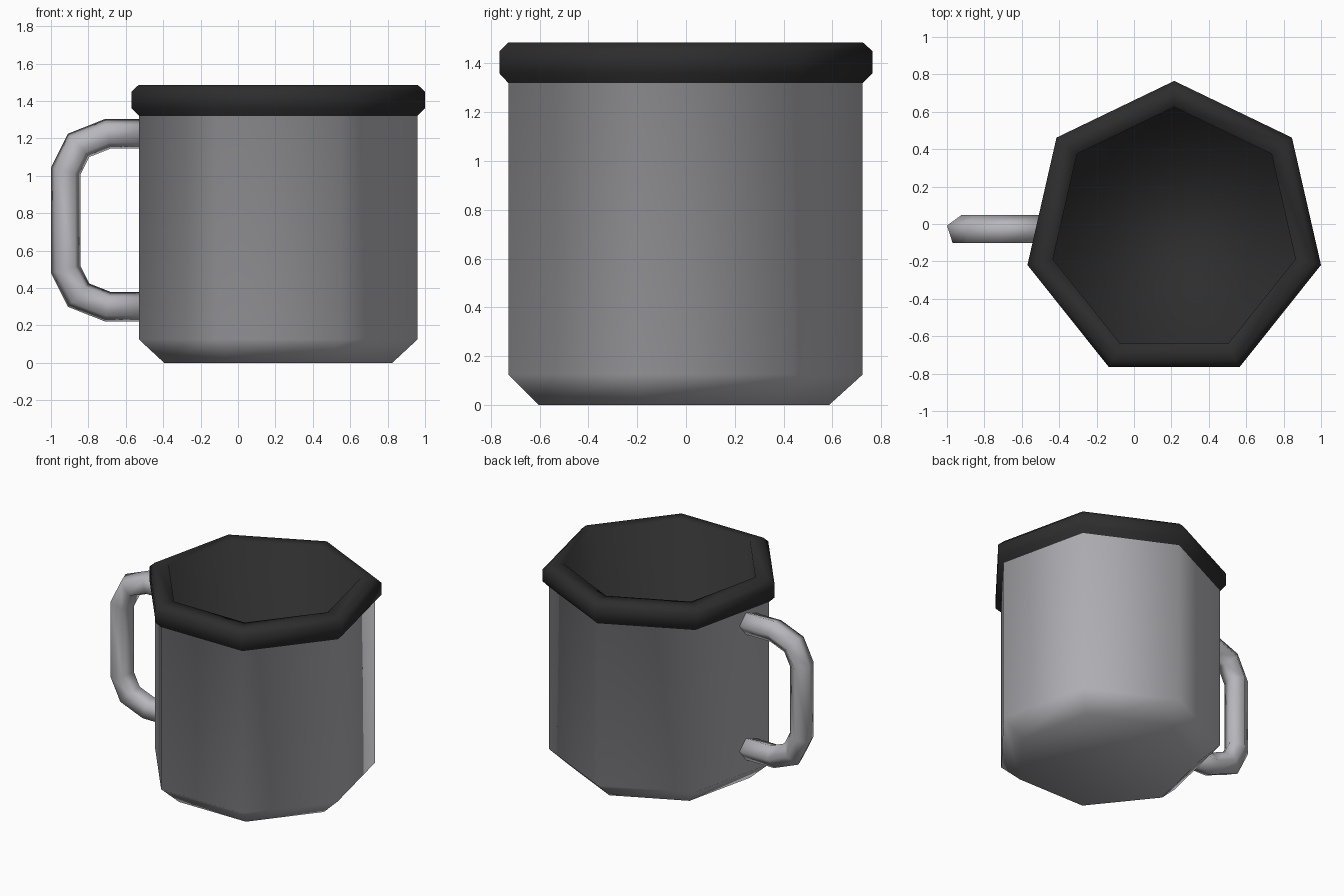
import bpy, bmesh
from math import sin, cos, pi
from mathutils import Vector

if "Cube" in bpy.data.objects:
    bpy.data.objects.remove(bpy.data.objects["Cube"])


def material(name, colour):
    mat = bpy.data.materials.new(name)
    mat.use_nodes = True
    mat.diffuse_color = colour
    mat.node_tree.nodes["Principled BSDF"].inputs["Base Color"].default_value = colour
    return mat


grey = material("grey enamel", (0.47, 0.47, 0.50, 1))
black = material("black enamel", (0.026, 0.026, 0.026, 1))


def loft(name, rings, mats, dark_from=None):
    """Skin closed rings of points, cap both ends and shade smooth."""
    bm = bmesh.new()
    loops = [[bm.verts.new(p) for p in ring] for ring in rings]
    for i, (a, b) in enumerate(zip(loops, loops[1:])):
        for j in range(len(a)):
            k = (j + 1) % len(a)
            face = bm.faces.new((a[j], a[k], b[k], b[j]))
            face.material_index = int(dark_from is not None and i >= dark_from)
    bm.faces.new(loops[0][::-1])
    bm.faces.new(loops[-1]).material_index = int(dark_from is not None)
    bmesh.ops.recalc_face_normals(bm, faces=bm.faces)
    for face in bm.faces:
        face.smooth = True
    mesh = bpy.data.meshes.new(name)
    bm.to_mesh(mesh)
    bm.free()
    for mat in mats:
        mesh.materials.append(mat)
    obj = bpy.data.objects.new(name, mesh)
    bpy.context.collection.objects.link(obj)
    return obj


# Seven-sided cup: outer wall, bevelled rim, straight inner wall and floor
profile = [(0.626, 0), (0.764, 0.125), (0.764, 1.32),
           (0.805, 1.36), (0.805, 1.45), (0.766, 1.485),
           (0.665, 1.485), (0.665, 0.1)]
turns = [pi / 2 + 2 * pi * k / 7 for k in range(7)]
loft("cup", [[(0.215 + r * cos(t), -0.04 + r * sin(t), z) for t in turns]
             for r, z in profile], [grey, black], dark_from=2)

# Five-sided handle tube swept along a mirrored C-shaped path
half = [(-0.46, 0.462), (-0.697, 0.462), (-0.853, 0.4), (-0.921, 0.262)]
path = [Vector(p) for p in half] + [Vector((x, -z)) for x, z in reversed(half)]
rings = []
for i, p in enumerate(path):
    before = (p - path[i - 1]).normalized() if i else Vector((-1, 0))
    after = (path[i + 1] - p).normalized() if i + 1 < len(path) else Vector((1, 0))
    along = (before + after).normalized()
    out = Vector((along.y, -along.x)) / along.dot(before)
    ring = []
    for k in range(5):
        a = 2 * pi * k / 5
        q = p + out * 0.083 * sin(a)
        ring.append((q.x, -0.034 + 0.083 * cos(a), 0.762 + q.y))
    rings.append(ring)
loft("handle", rings, [grey])
